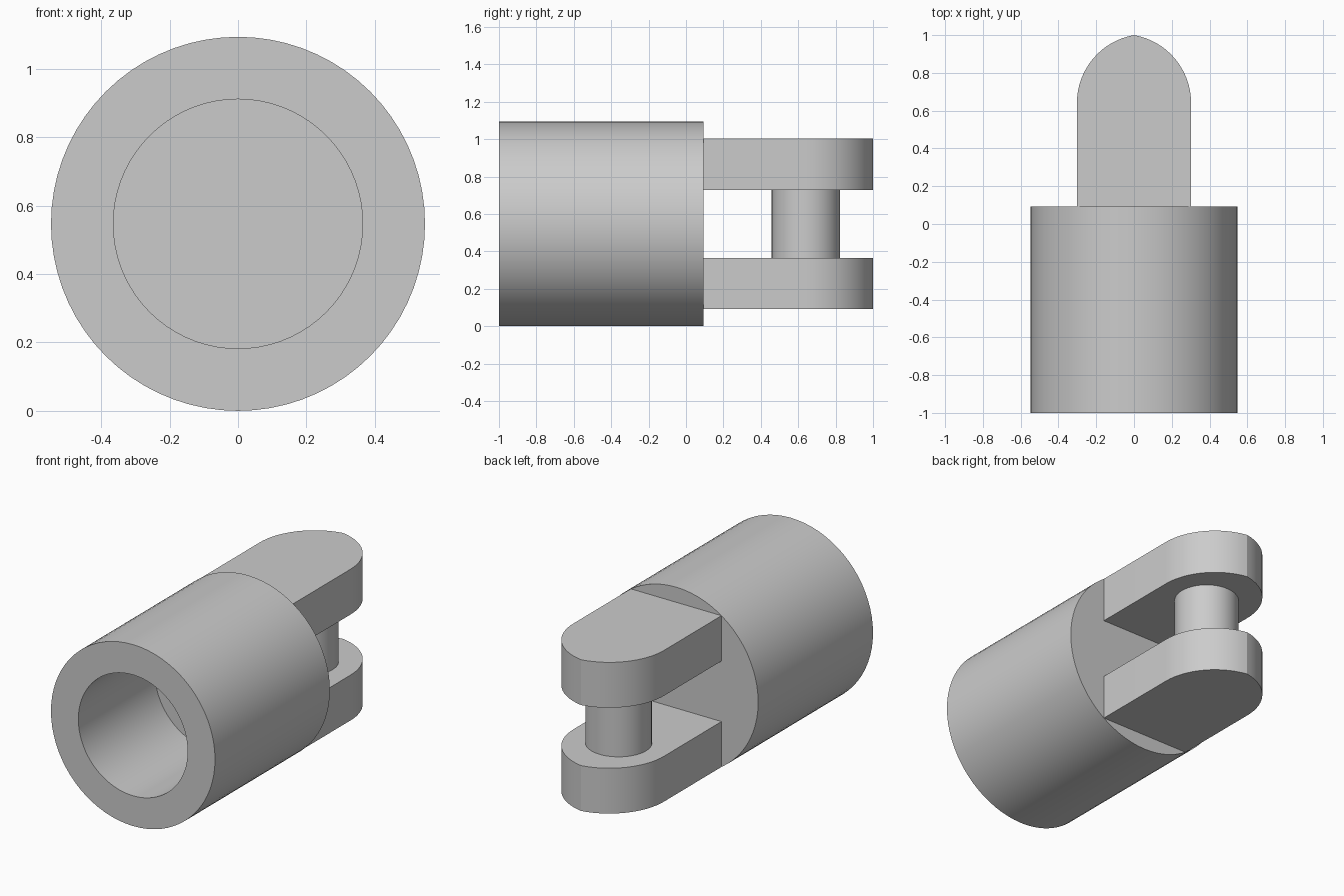
import bpy, bmesh, math
from mathutils import Matrix, Vector

cube = bpy.data.objects.get("Cube")
if cube:
    bpy.data.objects.remove(cube, do_unlink=True)

# Base dimensions in whole design units, scaled so the length is 2
R, BORE, BODY, BORE_DEPTH = 6, 4, 12, 8
PRONG_IN, PRONG_OUT, PIN_Y, PIN_R, ROUND = 2, 5, 18, 2, 4
HALF = math.sqrt(R**2 - PRONG_OUT**2)          # prong corners meet the body rim
TIP = PIN_Y + math.sqrt(ROUND**2 - (ROUND - HALF)**2)
S = 2 / TIP
TO_WORLD = Matrix.Translation((0, -1, R * S)) @ Matrix.Scale(S, 4)

grey = bpy.data.materials.new("plain grey")
grey.use_nodes = True
grey.diffuse_color = (0.6, 0.6, 0.6, 1)
grey.node_tree.nodes["Principled BSDF"].inputs["Base Color"].default_value = (0.6, 0.6, 0.6, 1)


def finish(name, bm):
    bmesh.ops.remove_doubles(bm, verts=bm.verts, dist=1e-4)
    bmesh.ops.transform(bm, matrix=TO_WORLD, verts=bm.verts)
    bmesh.ops.recalc_face_normals(bm, faces=bm.faces)
    mesh = bpy.data.meshes.new(name)
    bm.to_mesh(mesh)
    bm.free()
    mesh.materials.append(grey)
    ob = bpy.data.objects.new(name, mesh)
    bpy.context.collection.objects.link(ob)
    bpy.ops.object.select_all(action="DESELECT")
    ob.select_set(True)
    bpy.context.view_layer.objects.active = ob
    bpy.ops.object.shade_smooth_by_angle(angle=math.radians(20))


# Socket body: lathed profile with a blind bore
bm = bmesh.new()
profile = [(0, BORE_DEPTH), (BORE, BORE_DEPTH), (BORE, 0), (R, 0), (R, BODY), (0, BODY)]
pts = [bm.verts.new((0, y, r)) for r, y in profile]
edges = [bm.edges.new(pair) for pair in zip(pts, pts[1:])]
bmesh.ops.spin(bm, geom=pts + edges, cent=(0, 0, 0), axis=(0, 1, 0),
               angle=math.tau, steps=72, use_merge=True)
finish("socket_body", bm)

# Fork prongs: straight sides closing in two arcs that meet at a slight point
sweep = math.acos((ROUND - HALF) / ROUND)
arc = [(HALF - ROUND + ROUND * math.cos(sweep * i / 16),
        PIN_Y + ROUND * math.sin(sweep * i / 16)) for i in range(17)]
outline = [(HALF, BODY)] + arc + [(-x, y) for x, y in reversed(arc[:-1])] + [(-HALF, BODY)]
for name, z in (("upper_prong", PRONG_IN), ("lower_prong", -PRONG_OUT)):
    bm = bmesh.new()
    face = bm.faces.new([bm.verts.new((x, y, z)) for x, y in outline])
    new = bmesh.ops.extrude_face_region(bm, geom=[face])["geom"]
    bmesh.ops.translate(bm, vec=Vector((0, 0, PRONG_OUT - PRONG_IN)),
                        verts=[v for v in new if isinstance(v, bmesh.types.BMVert)])
    finish(name, bm)

# Cross pin between the prongs
bm = bmesh.new()
bmesh.ops.create_cone(bm, cap_ends=True, segments=48, radius1=PIN_R, radius2=PIN_R,
                      depth=2 * PRONG_IN + 0.2, matrix=Matrix.Translation((0, PIN_Y, 0)))
finish("cross_pin", bm)
